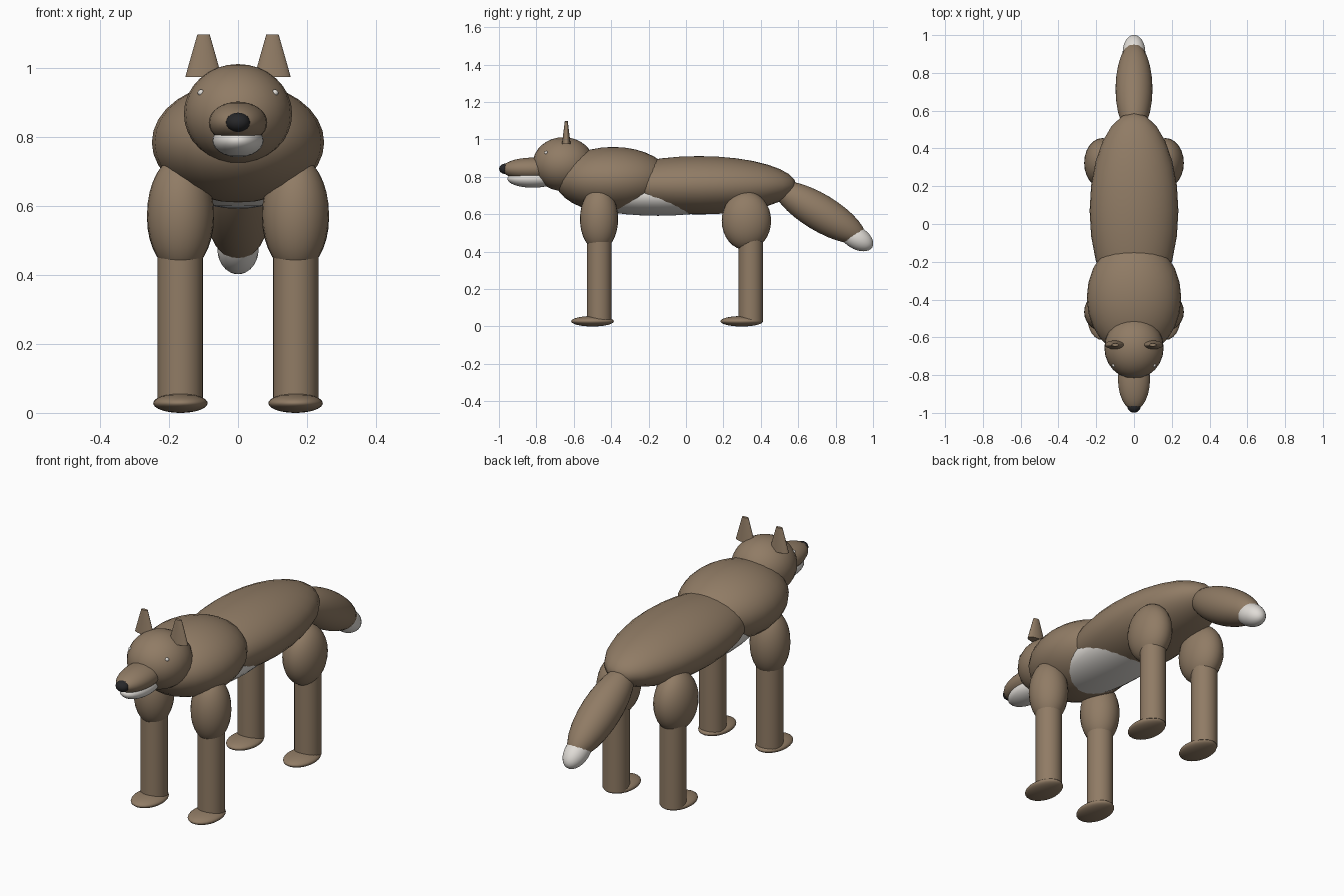
import bpy
import math

if "Cube" in bpy.data.objects:
    bpy.data.objects.remove(bpy.data.objects["Cube"], do_unlink=True)


def make_material(name, rgb):
    mat = bpy.data.materials.new(name)
    mat.use_nodes = True
    mat.diffuse_color = (*rgb, 1)
    mat.node_tree.nodes["Principled BSDF"].inputs["Base Color"].default_value = (*rgb, 1)
    return mat


BROWN = make_material("brown fur", (0.28, 0.2, 0.13))
WHITE = make_material("white fur", (0.75, 0.72, 0.68))
BLACK = make_material("black nose", (0.02, 0.02, 0.022))


def finish(name, mat, scale, tilt=0):
    obj = bpy.context.object
    obj.name = name
    obj.scale = scale
    obj.rotation_euler.x = math.radians(tilt)
    obj.data.materials.append(mat)
    bpy.ops.object.shade_smooth_by_angle(angle=math.radians(40))
    return obj


def ellipsoid(name, mat, centre, radii, tilt=0):
    bpy.ops.mesh.primitive_uv_sphere_add(segments=24, ring_count=16, radius=1, location=centre)
    return finish(name, mat, radii, tilt)


def tapered(name, mat, centre, bottom, top, depth, flatten=1):
    bpy.ops.mesh.primitive_cone_add(vertices=24, radius1=bottom, radius2=top,
                                    depth=depth, location=centre)
    return finish(name, mat, (1, flatten, 1))


# Trunk
ellipsoid("body", BROWN, (0, 0.07, 0.755), (0.235, 0.52, 0.156))
ellipsoid("chest", BROWN, (0, -0.39, 0.785), (0.25, 0.31, 0.175))
ellipsoid("belly", WHITE, (0, -0.15, 0.7), (0.187, 0.45, 0.108))

# Head
ellipsoid("head", BROWN, (0, -0.655, 0.868), (0.157, 0.165, 0.144))
ellipsoid("snout", BROWN, (0, -0.82, 0.842), (0.085, 0.165, 0.061))
ellipsoid("jaw", WHITE, (0, -0.82, 0.79), (0.074, 0.135, 0.048))
ellipsoid("nose", BLACK, (0, -0.965, 0.843), (0.035, 0.034, 0.028))

# Tail
ellipsoid("tail", BROWN, (0, 0.715, 0.61), (0.098, 0.28, 0.098), -31)
ellipsoid("tail_tip", WHITE, (0, 0.91, 0.475), (0.06, 0.1, 0.06), -31)

# Paired parts
for side, s in (("left", 1), ("right", -1)):
    tapered(side + "_ear", BROWN, (s * 0.1, -0.64, 1.036), 0.053, 0.018, 0.123, 0.44)
    ellipsoid(side + "_eye", WHITE, (s * 0.107, -0.748, 0.929), (0.01, 0.009, 0.009))
    for end, leg_y, paw_y in (("front", -0.463, -0.5), ("hind", 0.347, 0.298)):
        tag = side + "_" + end
        tapered(tag + "_leg", BROWN, (s * 0.167, leg_y, 0.28), 0.066, 0.066, 0.5)
        ellipsoid(tag + "_paw", BROWN, (s * 0.167, paw_y, 0.028), (0.079, 0.114, 0.028))
    ellipsoid(side + "_shoulder", BROWN, (s * 0.167, -0.465, 0.575), (0.097, 0.102, 0.17))
    ellipsoid(side + "_thigh", BROWN, (s * 0.167, 0.323, 0.565), (0.097, 0.132, 0.157))
